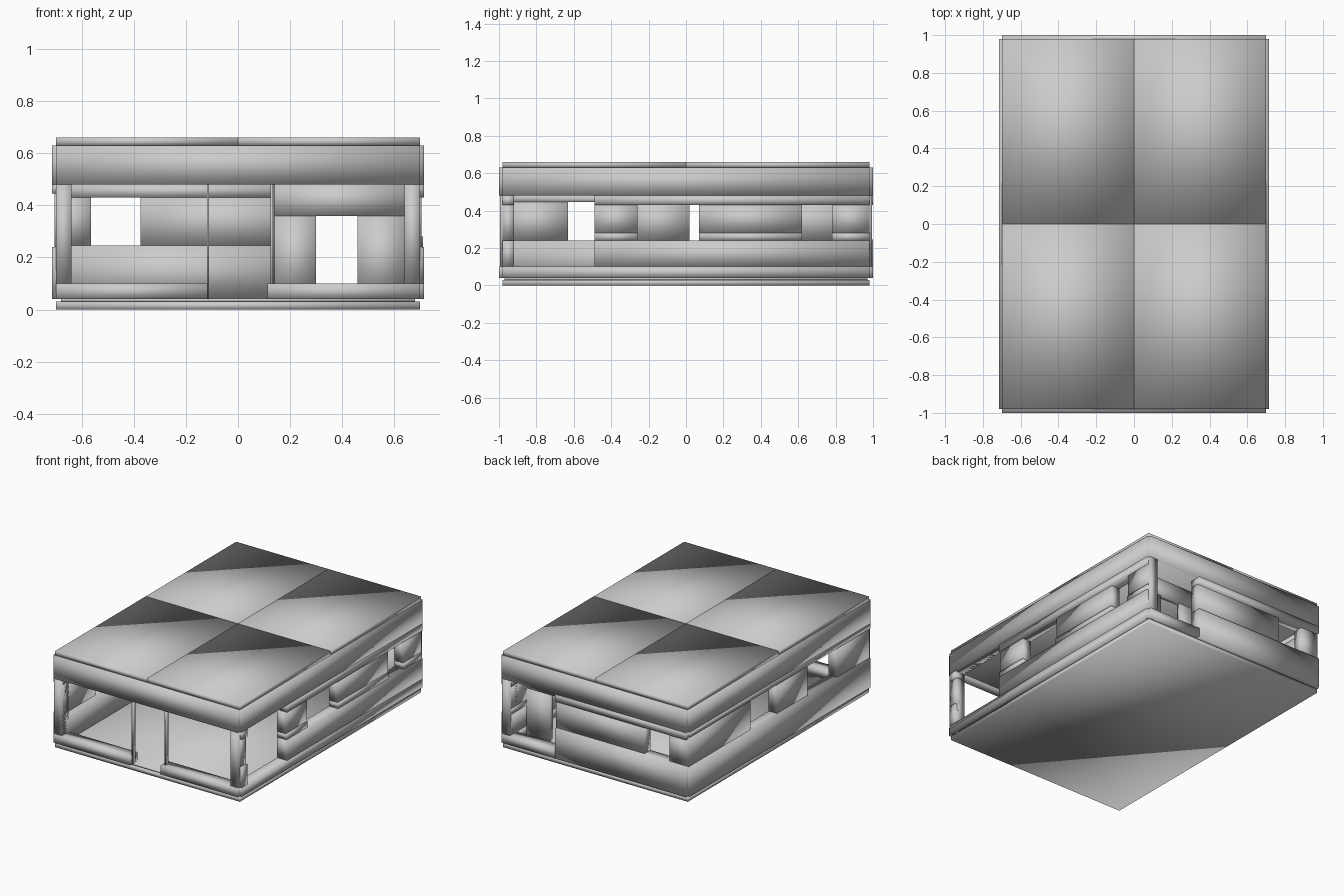
import bpy
import bmesh

if "Cube" in bpy.data.objects:
    bpy.data.objects.remove(bpy.data.objects["Cube"])

grey = bpy.data.materials.new("plain grey")
grey.diffuse_color = (0.6, 0.6, 0.6, 1)
grey.use_nodes = True
grey.node_tree.nodes["Principled BSDF"].inputs["Base Color"].default_value = grey.diffuse_color


def box(name, x0, x1, y0, y1, z0, z1):
    """Axis-aligned block with soft shading across its corners."""
    bm = bmesh.new()
    bmesh.ops.create_cube(bm, size=1)
    for v in bm.verts:
        v.co.x = x0 + (v.co.x + 0.5) * (x1 - x0)
        v.co.y = y0 + (v.co.y + 0.5) * (y1 - y0)
        v.co.z = z0 + (v.co.z + 0.5) * (z1 - z0)
    for f in bm.faces:
        f.smooth = True
    mesh = bpy.data.meshes.new(name)
    bm.to_mesh(mesh)
    bm.free()
    mesh.materials.append(grey)
    ob = bpy.data.objects.new(name, mesh)
    bpy.context.collection.objects.link(ob)
    return ob


def wall(name, side, a0, a1, z0, z1, out):
    """Piece of an outer wall; a0..a1 runs along it, out is its outer plane."""
    if side in ("left", "right"):
        s = 1 if side == "right" else -1
        x0, x1 = sorted((s * 0.64, s * out))
        box(name, x0, x1, a0, a1, z0, z1)
    else:
        s = 1 if side == "back" else -1
        y0, y1 = sorted((s * 0.92, s * out))
        box(name, a0, a1, y0, y1, z0, z1)


SX, SY = 0.715, 1.0     # outer planes of the cladding
PX, PY = 0.705, 0.985   # outer planes of the recessed panels

# Base and floor
box("base_slab", -0.70, 0.70, -0.98, 0.98, 0, 0.03)
box("floor", -0.68, 0.68, -0.97, 0.97, 0.03, 0.042)

# Roof: four slabs over a ceiling
for i, x in enumerate((-0.70, 0)):
    for j, y in enumerate((-0.98, 0)):
        box(f"roof_slab_{i}{j}", x, x + 0.70, y, y + 0.98, 0.63, 0.66)
box("ceiling", -0.70, 0.70, -0.98, 0.98, 0.48, 0.63)

# Fascia boards all round
for side in ("left", "right"):
    wall("fascia_" + side, side, -0.98, 0.98, 0.48, 0.63, SX)
for side in ("front", "back"):
    wall("fascia_" + side, side, -0.70, 0.70, 0.48, 0.63, SY)

# Front: corner posts, low rails, thin door posts
for n, a0, a1 in (("left", -0.70, -0.64), ("right", 0.64, 0.70)):
    wall("front_post_" + n, "front", a0, a1, 0.10, 0.48, SY - 0.005)
wall("front_rail_left", "front", -0.70, -0.117, 0.04, 0.10, SY)
wall("front_rail_right", "front", 0.113, 0.70, 0.04, 0.10, SY)
for n, x in (("left", -0.12), ("right", 0.13)):
    box("door_post_" + n, x, x + 0.008, -0.98, -0.95, 0.04, 0.48)

# Right wall: bands with recessed panels between windows
wall("right_rail", "right", -0.98, 0.98, 0.04, 0.10, SX)
wall("right_low_band", "right", -0.49, 0.98, 0.10, 0.24, SX)
wall("right_head_band", "right", -0.49, 0.98, 0.43, 0.48, SX)
for i, (a0, a1) in enumerate(((-0.49, -0.26), (0.07, 0.62), (0.78, 0.98))):
    wall(f"right_sill_{i}", "right", a0, a1, 0.24, 0.28, SX - 0.004)
    wall(f"right_panel_{i}", "right", a0, a1, 0.28, 0.43, PX)
for i, (z0, z1) in enumerate(((0.10, 0.24), (0.24, 0.43), (0.43, 0.48))):
    wall(f"right_corner_post_{i}", "right", -0.98, -0.92, z0, z1,
         PX if i == 1 else SX)

# Left wall: deep lower band, window strip, head band
wall("left_low_band", "left", -0.98, 0.98, 0.04, 0.24, SX)
wall("left_head_band", "left", -0.98, 0.98, 0.445, 0.48, SX)
for i, (a0, a1) in enumerate(((-0.98, -0.63), (-0.31, 0.02), (0.31, 0.98))):
    wall(f"left_panel_{i}", "left", a0, a1, 0.24, 0.445, PX)

# Back wall: window on one side, wide opening on the other
wall("back_low_band", "back", -0.70, 0.295, 0.04, 0.245, SY)
wall("back_head_band", "back", -0.70, 0.295, 0.43, 0.48, SY)
for i, (a0, a1) in enumerate(((-0.70, -0.565), (-0.375, 0.295))):
    wall(f"back_panel_{i}", "back", a0, a1, 0.245, 0.43, PY)
wall("back_rail", "back", 0.295, 0.70, 0.04, 0.10, SY)
wall("back_corner_post", "back", 0.64, 0.70, 0.10, 0.48, SY - 0.005)

# Inner partition with doorway, closing off the back corner room
box("partition_left", 0.14, 0.30, 0.785, 0.815, 0.04, 0.36)
box("partition_right", 0.46, 0.64, 0.785, 0.815, 0.04, 0.36)
box("partition_lintel", 0.14, 0.64, 0.785, 0.815, 0.36, 0.48)
box("partition_return", 0.125, 0.14, 0.785, 0.92, 0.04, 0.48)
